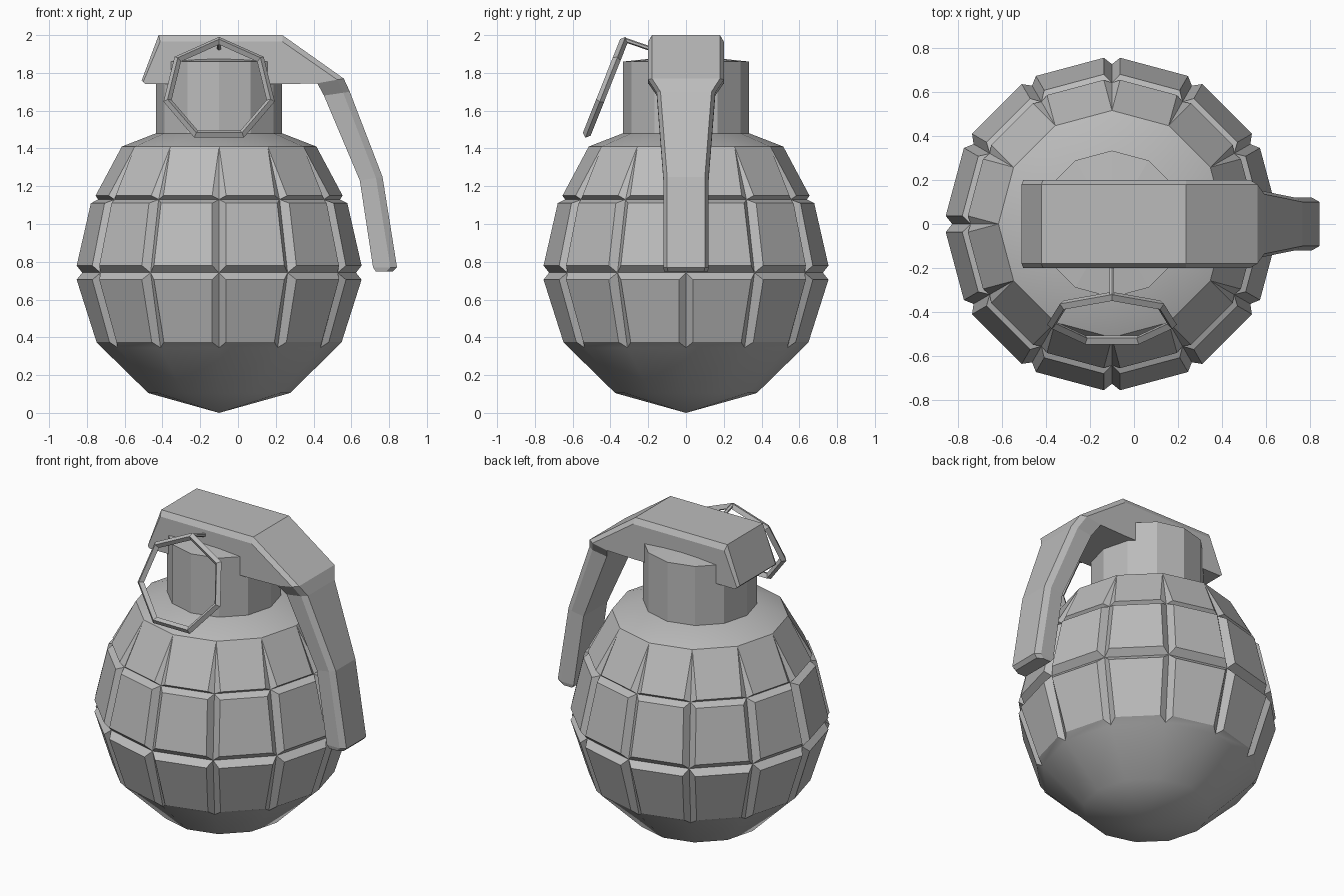
import bpy, bmesh, math
from mathutils import Vector, Matrix

if "Cube" in bpy.data.objects:
    bpy.data.objects.remove(bpy.data.objects["Cube"])

CX = -0.1          # axis of the body
N = 12             # sides of the body

grey = bpy.data.materials.new("metal grey")
grey.diffuse_color = (0.5, 0.5, 0.5, 1)
grey.use_nodes = True
grey.node_tree.nodes["Principled BSDF"].inputs["Base Color"].default_value = grey.diffuse_color


def finish(bm, name, smooth=None):
    bmesh.ops.remove_doubles(bm, verts=bm.verts, dist=0.0005)
    bmesh.ops.recalc_face_normals(bm, faces=bm.faces)
    me = bpy.data.meshes.new(name)
    bm.to_mesh(me)
    bm.free()
    me.materials.append(grey)
    ob = bpy.data.objects.new(name, me)
    bpy.context.collection.objects.link(ob)
    if smooth:
        bpy.ops.object.select_all(action='DESELECT')
        ob.select_set(True)
        bpy.context.view_layer.objects.active = ob
        bpy.ops.object.shade_smooth_by_angle(angle=math.radians(smooth))
    return ob


def polar(r, a, z):
    return Vector((CX + r * math.cos(a), r * math.sin(a), z))


def face(bm, pts):
    bm.faces.new([bm.verts.new(p) for p in pts])


def lathe(bm, profile):
    step = 2 * math.pi / N
    for i in range(N):
        a, b = i * step, (i + 1) * step
        for (r0, z0), (r1, z1) in zip(profile, profile[1:]):
            pts = [polar(r0, a, z0), polar(r0, b, z0), polar(r1, b, z1), polar(r1, a, z1)]
            if r0 == 0:
                pts.pop(1)
            elif r1 == 0:
                pts.pop(2)
            face(bm, pts)


# body: smooth base and shoulder, three bands of raised panels between grooves
bm = bmesh.new()
lathe(bm, [(0, 0), (0.375, 0.105), (0.62, 0.345)])
lathe(bm, [(0.515, 1.41), (0.335, 1.48), (0.28, 1.48)])
groove = [(0.62, 0.345), (0.725, 0.742), (0.64, 1.13), (0.515, 1.41)]
panels = [((0.65, 0.375), (0.755, 0.705)),
          ((0.755, 0.78), (0.68, 1.11)),
          ((0.655, 1.15), (0.515, 1.41))]
for i in range(N):
    a, b = i * math.pi / 6, (i + 1) * math.pi / 6
    for k, (low, high) in enumerate(panels):
        (r0, z0), (r1, z1) = groove[k], groove[k + 1]
        base = [polar(r0, a, z0), polar(r0, b, z0), polar(r1, b, z1), polar(r1, a, z1)]
        d0 = math.asin(0.037 / low[0])
        d1 = 0 if k == 2 else math.asin(0.037 / high[0])
        top = [polar(low[0], a + d0, low[1]), polar(low[0], b - d0, low[1]),
               polar(high[0], b - d1, high[1]), polar(high[0], a + d1, high[1])]
        face(bm, top)
        for j in range(4):
            m = (j + 1) % 4
            if k == 2 and j == 2:
                continue
            pts = [base[j], base[m], top[m], top[j]]
            if k == 2 and j == 1:
                pts.pop(1)
            elif k == 2 and j == 3:
                pts.pop(0)
            face(bm, pts)
finish(bm, "body", 31)

# neck with a shallow cone on top
bm = bmesh.new()
lathe(bm, [(0.333, 1.46), (0.333, 1.86), (0, 1.895)])
finish(bm, "neck")

# safety lever: chamfered section lofted along (outer, inner, half width)
stations = [((-0.51, 1.76), (-0.49, 1.74), 0.20),
            ((-0.42, 2.0), (-0.36, 1.74), 0.20),
            ((0.235, 2.0), (0.24, 1.74), 0.20),
            ((0.56, 1.77), (0.42, 1.745), 0.20),
            ((0.592, 1.70), (0.455, 1.68), 0.155),
            ((0.765, 1.25), (0.645, 1.23), 0.12),
            ((0.842, 0.77), (0.715, 0.77), 0.12),
            ((0.82, 0.748), (0.73, 0.748), 0.115)]
bm = bmesh.new()
rings = []
for (ox, oz), (ix, iz), w in stations:
    o, n = Vector((ox, 0, oz)), Vector((ix, 0, iz))
    side = o + (n - o) * min(0.4, 0.035 / (n - o).length)
    pts = [n + Vector((0, -w, 0)), side + Vector((0, -w, 0)), o + Vector((0, 0.02 - w, 0)),
           o + Vector((0, w - 0.02, 0)), side + Vector((0, w, 0)), n + Vector((0, w, 0))]
    rings.append([bm.verts.new(p) for p in pts])
for p, q in zip(rings, rings[1:]):
    for j in range(6):
        m = (j + 1) % 6
        bm.faces.new([p[j], p[m], q[m], q[j]])
bm.faces.new(rings[0])
bm.faces.new(rings[-1])
finish(bm, "safety_lever")

# pull ring: seven-sided loop with a four-sided section, tilted forward
bm = bmesh.new()
down = Vector((0, -0.37, -0.93)).normalized()
across = Vector((1, 0, 0))
normal = across.cross(down)
centre = Vector((CX, -0.432, 1.71))
R, t = 0.28, 0.022
loops = []
for i in range(7):
    a = 2 * math.pi * i / 7
    out = across * math.sin(a) - down * math.cos(a)
    loops.append([bm.verts.new(centre + out * (R + t * math.cos(s * math.pi / 2))
                               + normal * t * math.sin(s * math.pi / 2)) for s in range(4)])
for i in range(7):
    p, q = loops[i], loops[(i + 1) % 7]
    for s in range(4):
        bm.faces.new([p[s], p[(s + 1) % 4], q[(s + 1) % 4], q[s]])
finish(bm, "pull_ring")

# pin joining the ring to the lever
bm = bmesh.new()
p, q = Vector((CX, -0.325, 1.975)), Vector((CX, -0.15, 1.915))
rot = (q - p).to_track_quat('Z', 'Y').to_matrix().to_4x4()
bmesh.ops.create_cone(bm, cap_ends=True, segments=6, radius1=0.012, radius2=0.012,
                      depth=(q - p).length, matrix=Matrix.Translation((p + q) / 2) @ rot)
finish(bm, "pin")
